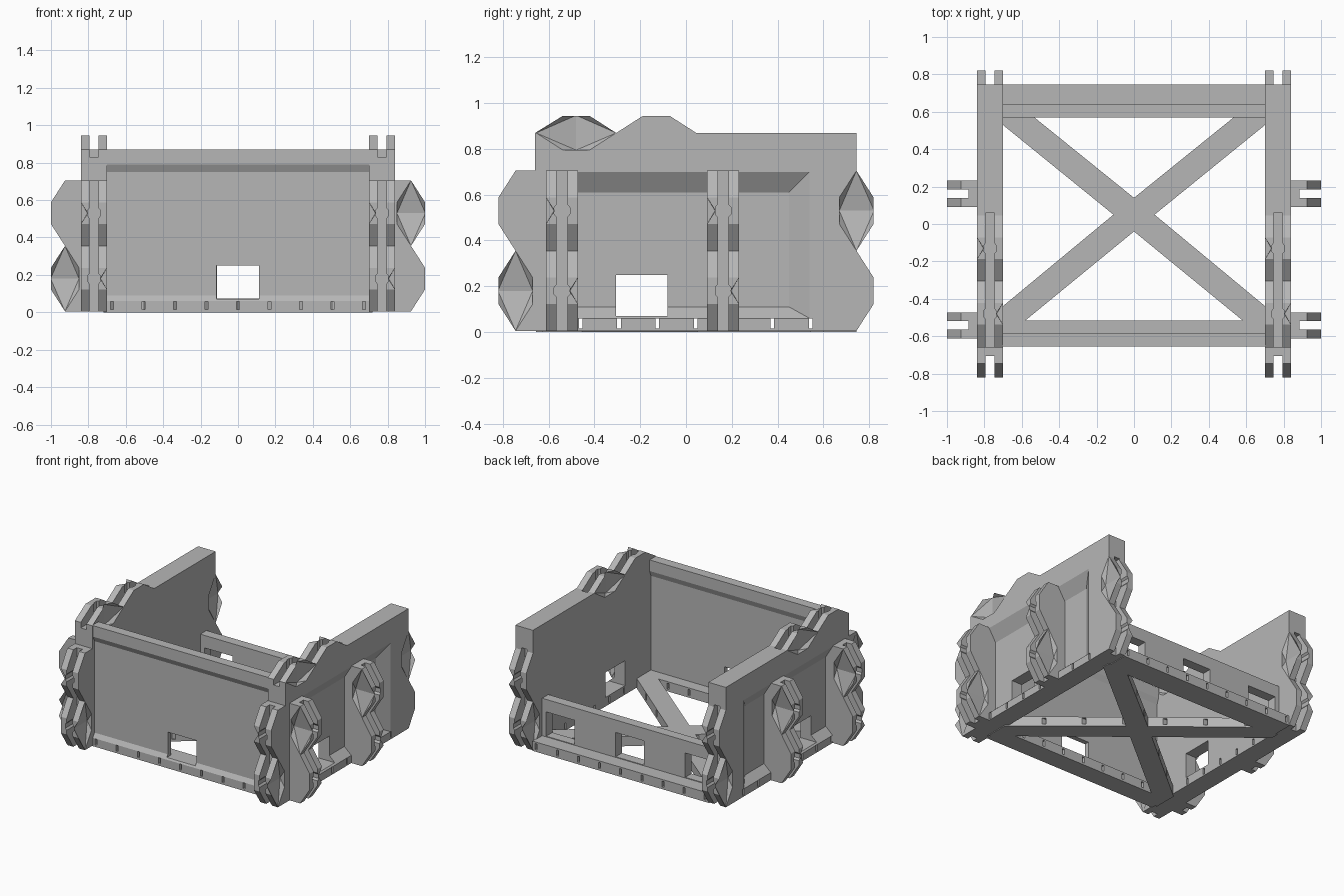
import bpy, bmesh
from mathutils import Vector

if "Cube" in bpy.data.objects:
    bpy.data.objects.remove(bpy.data.objects["Cube"])

grey = bpy.data.materials.new("plain grey")
grey.diffuse_color = (0.47, 0.47, 0.47, 1)
grey.use_nodes = True
grey.node_tree.nodes["Principled BSDF"].inputs["Base Color"].default_value = grey.diffuse_color


def make(name, bm):
    bmesh.ops.recalc_face_normals(bm, faces=bm.faces)
    mesh = bpy.data.meshes.new(name)
    bm.to_mesh(mesh)
    bm.free()
    mesh.materials.append(grey)
    ob = bpy.data.objects.new(name, mesh)
    bpy.context.collection.objects.link(ob)
    return ob


def hull(name, pts):
    bm = bmesh.new()
    for p in pts:
        bm.verts.new(p)
    res = bmesh.ops.convex_hull(bm, input=bm.verts)
    junk = [v for v in res["geom_interior"] if isinstance(v, bmesh.types.BMVert)]
    bmesh.ops.delete(bm, geom=junk, context='VERTS')
    return make(name, bm)


def box(name, x0, x1, y0, y1, z0, z1):
    return hull(name, [(x, y, z) for x in (x0, x1) for y in (y0, y1) for z in (z0, z1)])


def prism(name, pts, depth, place):
    """Extrude a 2D profile between two depths; place maps (a, b, d) to xyz."""
    bm = bmesh.new()
    ends = [[bm.verts.new(place(a, b, d)) for a, b in pts] for d in depth]
    for e in ends:
        bm.faces.new(e)
    for i in range(len(pts)):
        j = (i + 1) % len(pts)
        bm.faces.new((ends[0][i], ends[0][j], ends[1][j], ends[1][i]))
    return make(name, bm)


def cut(ob, cutters):
    """Subtract all cutters, then remove them."""
    for c in cutters:
        m = ob.modifiers.new("cut", 'BOOLEAN')
        m.operation, m.object, m.solver = 'DIFFERENCE', c, 'EXACT'
        c.hide_render = True
    bpy.context.view_layer.update()
    dg = bpy.context.evaluated_depsgraph_get()
    mesh = bpy.data.meshes.new_from_object(ob.evaluated_get(dg))
    ob.modifiers.clear()
    ob.data = mesh
    for c in cutters:
        bpy.data.objects.remove(c)


def bumps(base, centres):
    """Zigzag edge as (out, along) points."""
    pts = []
    for c in centres:
        pts += [(base, c - .175), (base + .075, c - .058), (base + .075, c + .058)]
    return pts + [(base, centres[-1] + .175)]


def lock_cutters(place, base, centres, mid, plus):
    """Channel, keyholes and V pockets of a joint; place maps (out, along, across)."""
    lo, hi = centres[0] - .19, centres[-1] + .19
    out = [hull("channel", [place(o, a, mid + w) for o in (base - .04, base + .2)
                            for a in (lo, hi) for w in (-.023, .023)])]
    key = ((0, -.055), (.034, -.015), (.034, .015), (0, .055), (-.034, .015), (-.034, -.015))
    for i, c in enumerate(centres):
        out.append(hull("keyhole", [place(o, c + a, mid + w) for w, a in key
                                    for o in (base - .045, base + .2)]))
        side = 1 if i == plus else -1
        hexa = ((0, -.175), (.075, -.058), (.075, .058), (0, .175), (-.075, .058), (-.075, -.058))
        pts = [place(base + o, c + a, mid + side * d) for o, a in hexa for d in (.07, .1)]
        pts += [place(base + o, c, mid + side * .035) for o in (-.075, .077)]
        out.append(hull("pocket", pts))
    return out


V = (.18, .53)        # heights of the two teeth on upright joints
T = (-.48, -.13)      # y of the two teeth on the top joint
SLOTS_Y = [-.46 + .1675 * i for i in range(7)]
SLOTS_X = [.1685 * i for i in range(-4, 5)]


def side_slots(x0, x1):
    return [box("slot", x0, x1, y - .008, y + .008, .015, .06) for y in SLOTS_Y]


# Side walls, with toothed front, back and top edges
for s, label in ((1, "right"), (-1, "left")):
    front = [(-o, a) for o, a in bumps(.745, V)]
    top = [(a, o) for o, a in bumps(.87, T)]
    back = [(o, a) for o, a in reversed(bumps(.745, V))]
    profile = front + [(-.66, .705), (-.66, .87)] + top[1:] + [(.745, .87)] + back
    wall = prism(label + "_side_wall", profile, (s * .70, s * .84), lambda a, b, d: (d, a, b))
    xm = s * .77
    # sloped panel recess on the outer face
    rect = [(y, z) for y in (-.60, .54) for z in (.06, .70)]
    inner = [(y, z) for y in (-.56, .45) for z in (.11, .61)]
    cutters = [hull("recess", [(s * x, y, z) for y, z in rect for x in (.84, .9)]
                    + [(s * .785, y, z) for y, z in inner])]
    cutters.append(box("window", xm - .2, xm + .2, -.305, -.08, .07, .25))
    cutters += side_slots(xm - .2, xm + .2)
    cutters += lock_cutters(lambda o, a, w: (w, -o, a), .745, V, xm, 0)
    cutters += lock_cutters(lambda o, a, w: (w, o, a), .745, V, xm, 1)
    cutters += lock_cutters(lambda o, a, w: (w, a, o), .87, T, xm, 0)
    cut(wall, cutters)

    # Upright joints standing out from the outer face
    for y, where in ((-.542, "front"), (.162, "rear")):
        pts = bumps(.925, V) + [(.76, .705), (.76, .005)]
        joint = prism(f"{label}_{where}_joint", [(o, max(a, 0)) for o, a in pts],
                      (y - .07, y + .07), lambda a, b, d: (s * a, d, b))
        cut(joint, lock_cutters(lambda o, a, w: (s * o, w, a), .925, V, y, 0 if s > 0 else 1))

# Front wall: thin panel between a thick top band and a floor rail
profile = [(-.655, 0), (-.655, .06), (-.635, .09), (-.635, .75), (-.655, .79), (-.655, .87),
           (-.585, .87), (-.585, .79), (-.60, .75), (-.60, .07), (-.515, .07), (-.515, 0)]
front_wall = prism("front_wall", profile, (-.705, .705), lambda a, b, d: (d, a, b))
cut(front_wall, [box("window", -.115, .112, -.8, -.57, .072, .25)]
    + [box("slot", x - .008, x + .008, -.8, -.4, .015, .058) for x in SLOTS_X])

# Back: low wall with three windows over a slotted ledge
profile = [(.57, 0), (.57, .34), (.64, .34), (.64, .07), (.745, .07), (.745, 0)]
back_wall = prism("back_low_wall", profile, (-.705, .705), lambda a, b, d: (d, a, b))
cut(back_wall, [box("window", x - .113, x + .113, .5, .7, .075, .25) for x in (-.555, 0, .555)]
    + [box("slot", x - .008, x + .008, .7, .8, .015, .058) for x in SLOTS_X])

# Crossed floor beams
profile = [(-.72, -.63), (-.53, -.57 + .05), (0, -.04), (.53, -.52), (.72, -.63), (.72, -.455),
           (.11, .05), (.72, .545), (.72, .60), (.57, .60), (0, .14), (-.57, .60), (-.72, .60),
           (-.72, .545), (-.11, .05), (-.72, -.455)]
profile[1], profile[3] = (-.58, -.515), (.58, -.515)
beams = prism("floor_cross", profile, (0, .07), lambda a, b, d: (a, b, d))
cut(beams, side_slots(-1, 1))
